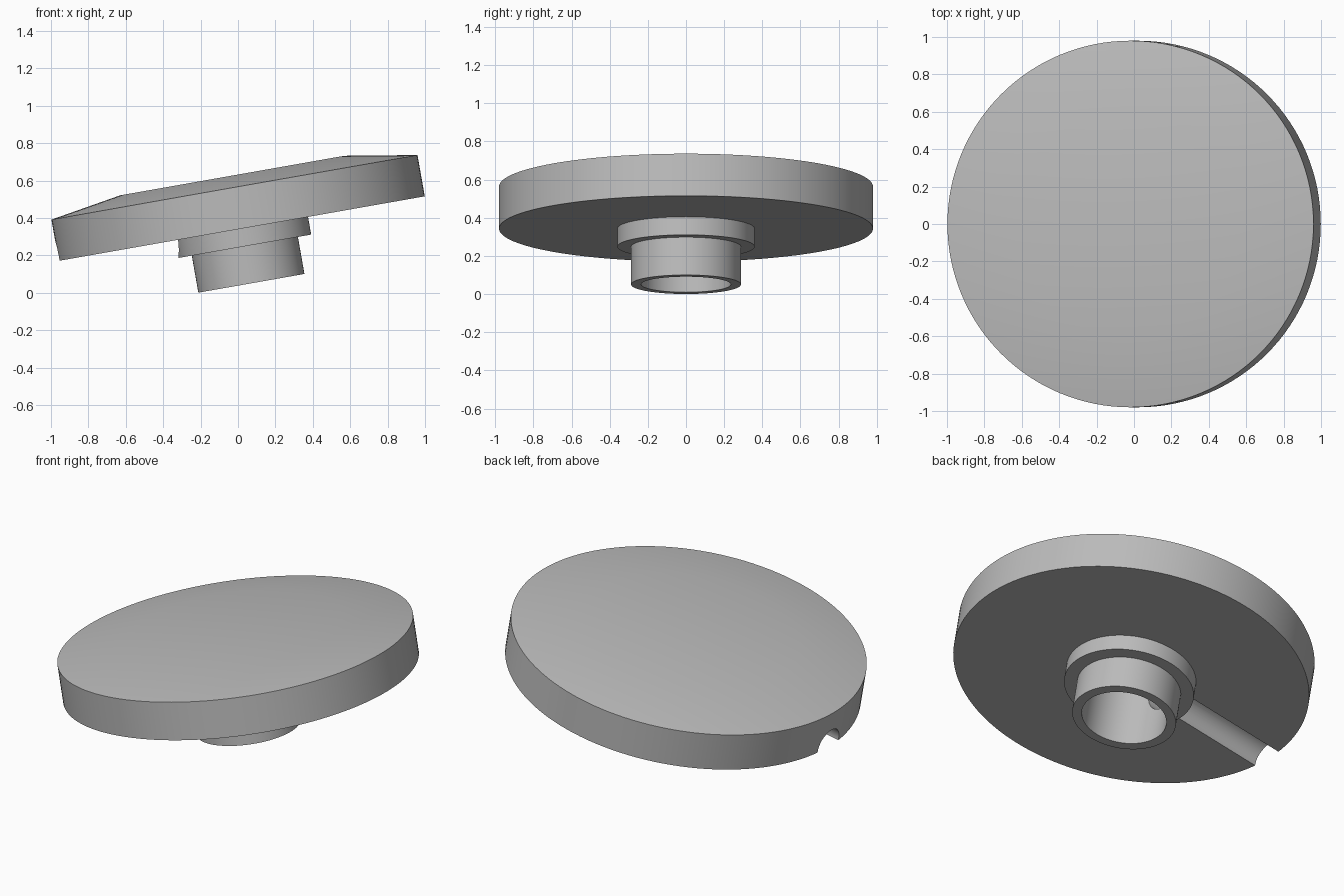
import bpy
import bmesh
from math import radians, tau, cos, sin
from mathutils import Matrix

SEGMENTS = 128
TILT = radians(-10)

if "Cube" in bpy.data.objects:
    bpy.data.objects.remove(bpy.data.objects["Cube"])

grey = bpy.data.materials.new("plain grey")
grey.use_nodes = True
grey.diffuse_color = (0.5, 0.5, 0.5, 1)
grey.node_tree.nodes["Principled BSDF"].inputs["Base Color"].default_value = (0.5, 0.5, 0.5, 1)


def make_object(name, bm):
    mesh = bpy.data.meshes.new(name)
    bmesh.ops.recalc_face_normals(bm, faces=bm.faces)
    bm.to_mesh(mesh)
    bm.free()
    mesh.materials.append(grey)
    obj = bpy.data.objects.new(name, mesh)
    bpy.context.collection.objects.link(obj)
    return obj


def lathe(name, profile, rim_stretch):
    """Turn (radius, height) points about z, capping both ends of the profile."""
    bm = bmesh.new()
    rings = []
    for radius, z in profile:
        stretch = rim_stretch if radius > 0.5 else 1
        rings.append([bm.verts.new((radius * stretch * cos(tau * i / SEGMENTS),
                                    radius * sin(tau * i / SEGMENTS), z))
                      for i in range(SEGMENTS)])
    for low, high in zip(rings, rings[1:]):
        for i in range(SEGMENTS):
            j = (i + 1) % SEGMENTS
            bm.faces.new((low[i], low[j], high[j], high[i]))
    bm.faces.new(rings[0])
    bm.faces.new(rings[-1])
    return make_object(name, bm)


# Body: blind bore, hub, shoulder, wide disc and shallow chamfered top
body = lathe("flanged_disc", [
    (0.235, 0.1), (0.235, -0.297),
    (0.288, -0.297), (0.288, -0.096),
    (0.36, -0.096), (0.36, 0),
    (0.98, 0), (0.98, 0.224), (0.6, 0.288)], 1.014)

# Radial channel running from the bore out through the low side of the rim
bm = bmesh.new()
bmesh.ops.create_cone(bm, cap_ends=True, segments=48, radius1=0.1, radius2=0.1, depth=1.1,
                      matrix=Matrix.Translation((-0.65, 0, 0.008)) @ Matrix.Rotation(radians(90), 4, "Y"))
cutter = make_object("channel_cutter", bm)
cutter.hide_render = True

cut = body.modifiers.new("channel", "BOOLEAN")
cut.operation = "DIFFERENCE"
cut.solver = "EXACT"
cut.object = cutter

# Bake the cut and drop the helper
bpy.context.view_layer.update()
evaluated = body.evaluated_get(bpy.context.evaluated_depsgraph_get())
baked = bpy.data.meshes.new_from_object(evaluated)
body.modifiers.clear()
body.data = baked
bpy.data.objects.remove(cutter)

# Smooth round walls, crisp edges
bpy.ops.object.select_all(action="DESELECT")
body.select_set(True)
bpy.context.view_layer.objects.active = body
bpy.ops.object.shade_smooth_by_angle(angle=radians(30))

# Lean the whole piece so its hub edge rests on the floor
body.rotation_euler = (0, TILT, 0)
body.location = (0.02, 0, 0.343)
